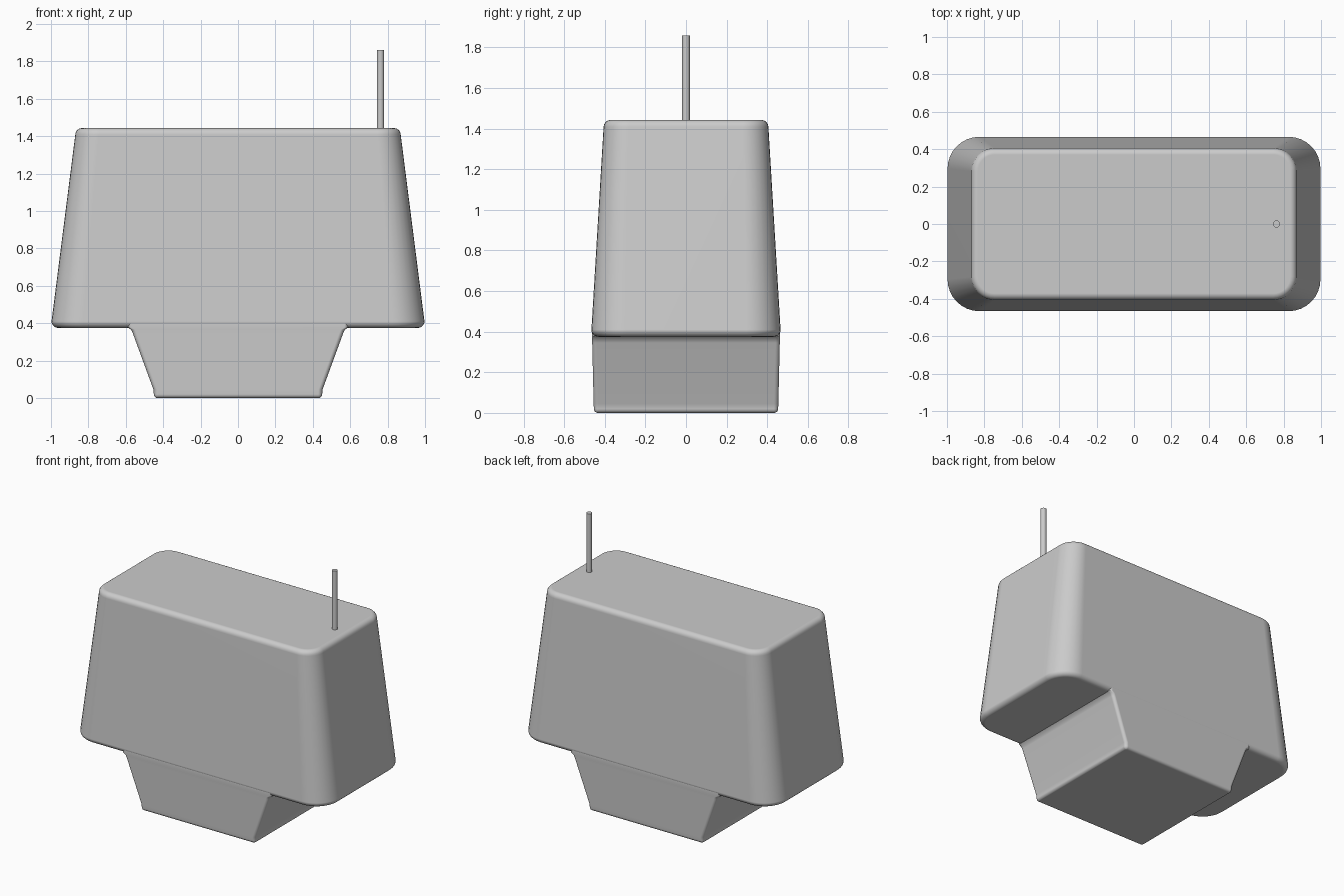
import bpy, bmesh
from math import sin, cos, pi, radians

cube = bpy.data.objects.get("Cube")
if cube:
    bpy.data.objects.remove(cube, do_unlink=True)

grey = bpy.data.materials.new("plain_grey")
grey.use_nodes = True
colour = (0.6, 0.6, 0.6, 1)
grey.diffuse_color = colour
grey.node_tree.nodes["Principled BSDF"].inputs["Base Color"].default_value = colour


def rounded_ring(bm, hx, hy, z, r, steps=8):
    """Ring of vertices round a rectangle with rounded corners."""
    ring = []
    for corner, (sx, sy) in enumerate([(1, 1), (-1, 1), (-1, -1), (1, -1)]):
        for i in range(steps + 1):
            a = (corner + i / steps) * pi / 2
            ring.append(bm.verts.new((sx * (hx - r) + r * cos(a),
                                      sy * (hy - r) + r * sin(a), z)))
    return ring


def finish(ob):
    ob.data.materials.append(grey)
    bpy.ops.object.select_all(action='DESELECT')
    ob.select_set(True)
    bpy.context.view_layer.objects.active = ob
    bpy.ops.object.shade_smooth_by_angle(angle=radians(35))
    normals = ob.modifiers.new("flat_face_normals", 'WEIGHTED_NORMAL')
    normals.keep_sharp = True


def loft(name, sections):
    bm = bmesh.new()
    rings = [rounded_ring(bm, *s) for s in sections]
    for low, high in zip(rings, rings[1:]):
        for i in range(len(low)):
            j = (i + 1) % len(low)
            bm.faces.new((low[i], low[j], high[j], high[i]))
    bm.faces.new(rings[0][::-1])
    bm.faces.new(rings[-1])
    mesh = bpy.data.meshes.new(name)
    bm.to_mesh(mesh)
    bm.free()
    ob = bpy.data.objects.new(name, mesh)
    bpy.context.collection.objects.link(ob)
    finish(ob)


def soft_rim(hx, hy, z, r, bevel, side, steps=5):
    """Sections of a quarter-round edge: side -1 for the floor, 1 for the lid."""
    rim = []
    for i in range(steps + 1):
        a = i / steps * pi / 2
        inset = bevel * (1 - sin(a))
        rim.append((hx - inset, hy - inset, z - side * bevel * (1 - cos(a)), r - inset))
    return rim if side < 0 else rim[::-1]


# Tapered body with rounded corners and rims
loft("body", soft_rim(0.997, 0.466, 0.375, 0.17, 0.035, -1)
     + soft_rim(0.87, 0.406, 1.443, 0.125, 0.035, 1))

# Flared base, flush with the front and back of the body
loft("base", soft_rim(0.45, 0.454, 0, 0.022, 0.02, -1, 4) + [
    (0.452, 0.455, 0.045, 0.022),
    (0.562, 0.462, 0.345, 0.022),
    (0.572, 0.463, 0.365, 0.022),
    (0.59, 0.4635, 0.378, 0.022),
    (0.59, 0.4645, 0.42, 0.022),
    (0.57, 0.45, 0.5, 0.022)])

# Thin rod standing on the lid
bpy.ops.mesh.primitive_cylinder_add(vertices=24, radius=0.019, depth=0.44,
                                    location=(0.762, 0, 1.64))
rod = bpy.context.object
rod.name = "rod"
finish(rod)
